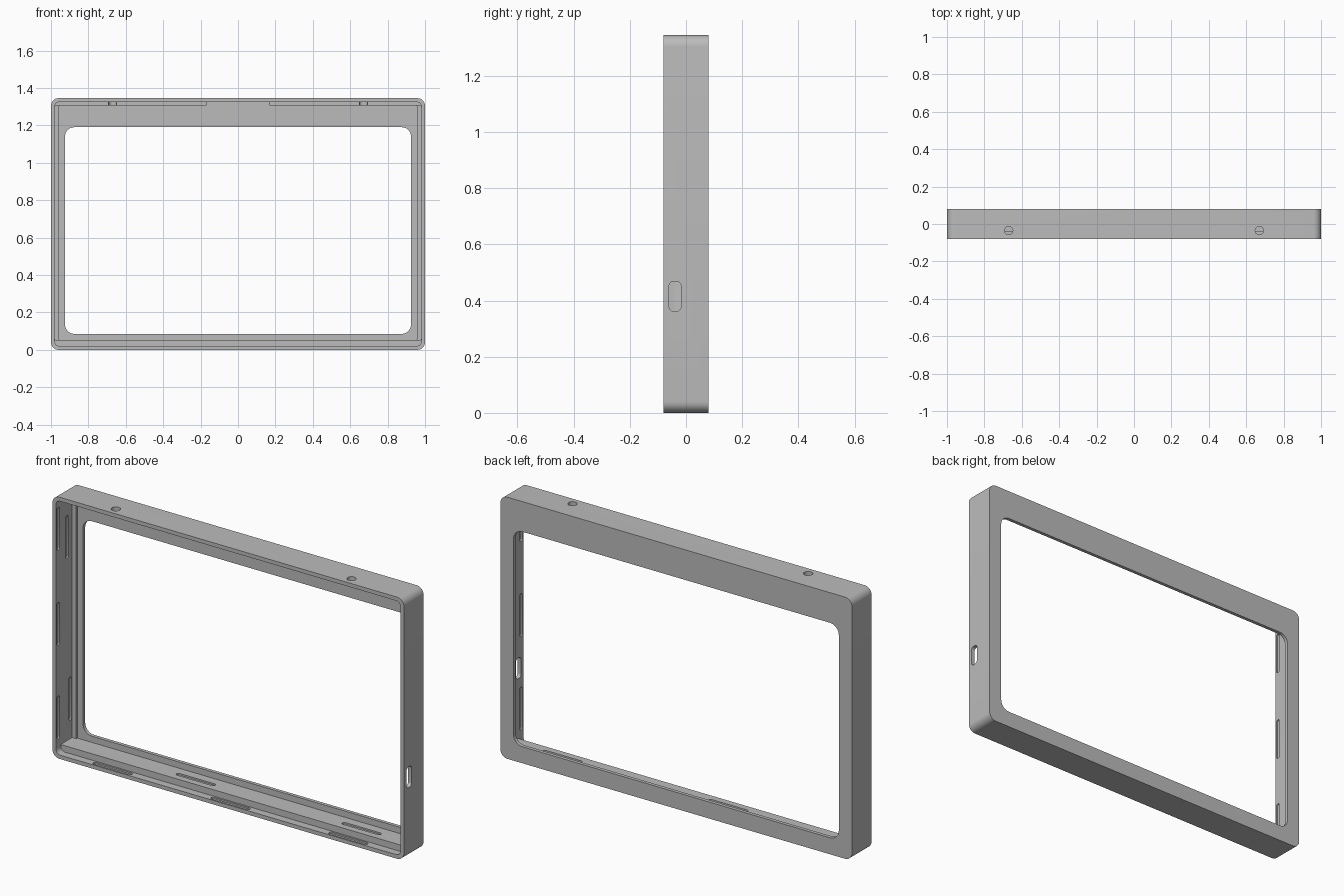
import bpy, bmesh, math
from mathutils import Vector

if "Cube" in bpy.data.objects:
    bpy.data.objects.remove(bpy.data.objects["Cube"])

# Axis index -> function placing (u, v, depth) in space
PLACE = {
    "x": lambda u, v, d: Vector((d, u, v)),
    "y": lambda u, v, d: Vector((u, d, v)),
    "z": lambda u, v, d: Vector((u, v, d)),
}


def prism(name, axis, u0, u1, v0, v1, d0, d1, r, seg=8):
    """Rounded rectangle in (u, v), extruded along axis from d0 to d1."""
    outline = []
    corners = [(u1 - r, v1 - r), (u0 + r, v1 - r), (u0 + r, v0 + r), (u1 - r, v0 + r)]
    for q, (cu, cv) in enumerate(corners):
        for i in range(seg + 1):
            a = math.pi / 2 * (q + i / seg)
            outline.append((cu + r * math.cos(a), cv + r * math.sin(a)))
    bm = bmesh.new()
    rings = [[bm.verts.new(PLACE[axis](u, v, d)) for u, v in outline] for d in (d0, d1)]
    bm.faces.new(rings[0])
    bm.faces.new(rings[1])
    n = len(outline)
    for i in range(n):
        j = (i + 1) % n
        bm.faces.new((rings[0][i], rings[0][j], rings[1][j], rings[1][i]))
    bmesh.ops.remove_doubles(bm, verts=bm.verts, dist=1e-5)
    bmesh.ops.recalc_face_normals(bm, faces=bm.faces)
    me = bpy.data.meshes.new(name)
    bm.to_mesh(me)
    bm.free()
    ob = bpy.data.objects.new(name, me)
    bpy.context.collection.objects.link(ob)
    return ob


grey = bpy.data.materials.new("plain grey")
grey.diffuse_color = (0.5, 0.5, 0.5, 1)
grey.use_nodes = True
grey.node_tree.nodes["Principled BSDF"].inputs["Base Color"].default_value = grey.diffuse_color

# Outer block of the bezel
frame = prism("display_frame", "y", -1, 1, 0, 1.345, -0.08, 0.08, 0.04)
frame.data.materials.append(grey)
bpy.context.view_layer.objects.active = frame
frame.select_set(True)


def cut(*args, **kw):
    cutter = prism("cutter", *args, **kw)
    cutter.hide_render = True
    mod = frame.modifiers.new("cut", "BOOLEAN")
    mod.operation = "DIFFERENCE"
    mod.solver = "EXACT"
    mod.object = cutter
    bpy.ops.object.modifier_apply(modifier=mod.name)
    bpy.data.objects.remove(cutter, do_unlink=True)


# Stepped cavity: front recess, main pocket, shallow pocket, window
cut("y", -0.98, 0.98, 0.02, 1.325, -0.2, -0.04, 0.025)
cut("y", -0.98, 0.98, 0.053, 1.305, -0.1, 0.053, 0.004, seg=2)
cut("y", -0.957, 0.957, 0.053, 1.305, -0.1, 0.062, 0.004, seg=2)
cut("y", -0.925, 0.925, 0.085, 1.19, -0.1, 0.2, 0.05)

# Notch in the upper rail
cut("y", -0.168, 0.168, 1.25, 1.325, -0.1, 0.062, 0.002, seg=1)

# Screw holes in the top and the port in the right side
for x in (-0.67, 0.67):
    cut("z", x - 0.022, x + 0.022, -0.057, -0.013, 1.25, 1.4, 0.0219)
cut("x", -0.06, -0.018, 0.362, 0.468, 0.9, 1.1, 0.016)

# Shallow grooves in the side walls
W, L, D = 0.011, 0.11, 0.008
side_grooves = [(s, -0.06, z) for s in (-1, 1) for z in (0.20, 0.68, 1.17)]
side_grooves += [(-1, 0.01, 1.10), (-1, 0.036, 0.26)]
for s, y, z in side_grooves:
    d0, d1 = sorted((s * 0.95, s * (0.98 + D)))
    cut("x", y - W, y + W, z - L, z + L, d0, d1, 0.0109, seg=4)

# Shallow grooves in the lower ledge and floor
for x, y, z in [(-0.67, -0.06, 0.02), (0, -0.06, 0.02), (0.67, -0.06, 0.02),
                (-0.243, 0.005, 0.053), (0.70, 0.005, 0.053)]:
    cut("z", x - L, x + L, y - W, y + W, z - D, z + 0.02, 0.0109, seg=4)

bpy.ops.object.shade_smooth_by_angle(angle=math.radians(30))
